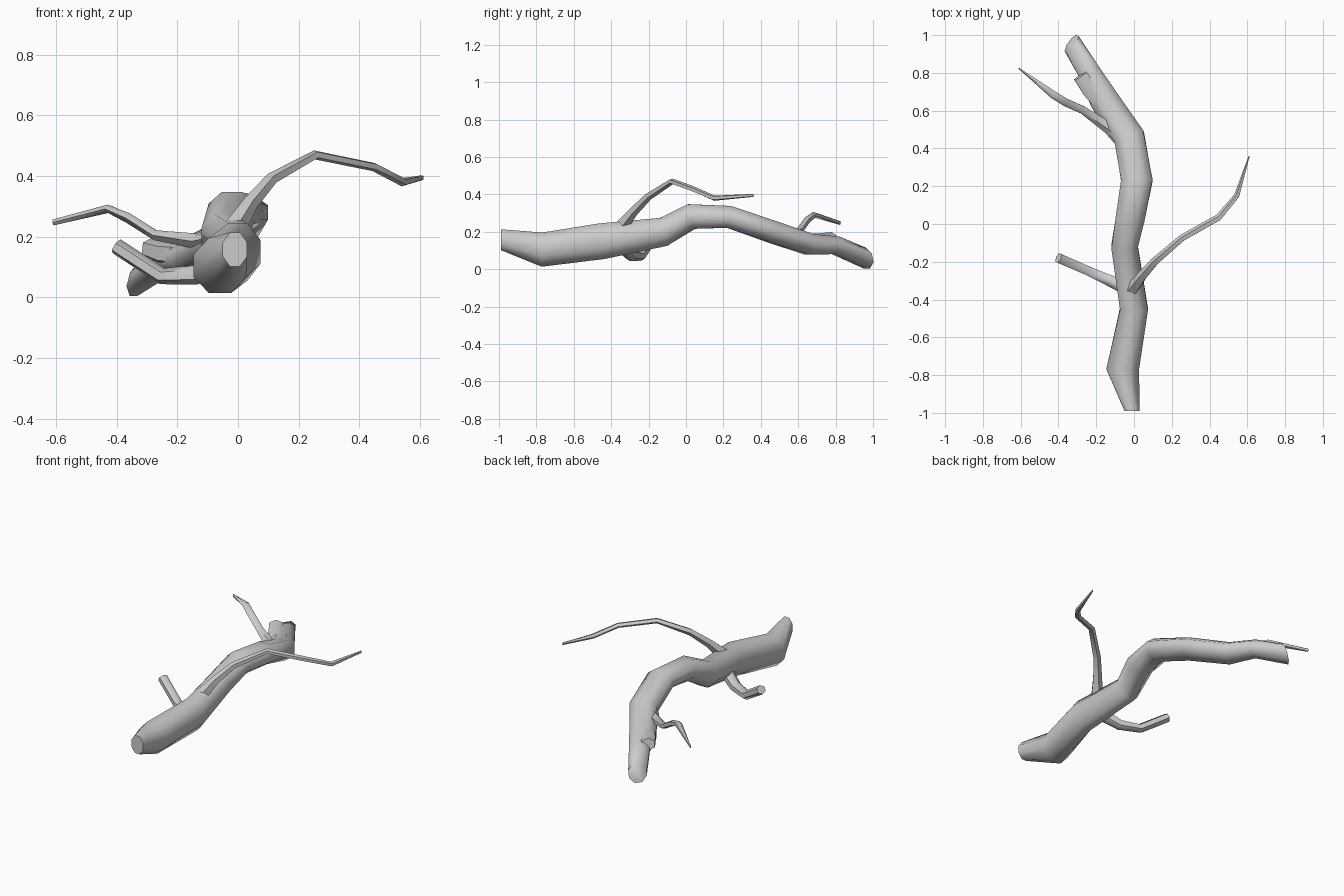
import bpy, bmesh, math
from mathutils import Vector

cube = bpy.data.objects.get("Cube")
if cube:
    bpy.data.objects.remove(cube)

bark = bpy.data.materials.new("grey bark")
bark.use_nodes = True
colour = (0.6, 0.6, 0.6, 1)
bark.diffuse_color = colour
bark.node_tree.nodes["Principled BSDF"].inputs["Base Color"].default_value = colour


def limb(name, stations, sides, start_dir=None, end_dir=None):
    """Sweep a polygon along stations of (x, y, z, half width, half height)."""
    bm = bmesh.new()
    points = [Vector(s[:3]) for s in stations]
    last = len(points) - 1
    rings = []
    for i, (p, s) in enumerate(zip(points, stations)):
        along = points[min(i + 1, last)] - points[max(i - 1, 0)]
        if i == 0 and start_dir:
            along = Vector(start_dir)
        if i == last and end_dir:
            along = Vector(end_dir)
        along.normalize()
        side = along.cross(Vector((0, 0, 1))).normalized()
        up = side.cross(along)
        ring = []
        for k in range(sides):
            a = math.tau * (k + 0.5) / sides
            ring.append(bm.verts.new(p + side * s[3] * math.cos(a) * 1.04
                                     + up * s[4] * math.sin(a) * 1.04))
        rings.append(ring)
    for a, b in zip(rings, rings[1:]):
        for k in range(sides):
            n = (k + 1) % sides
            bm.faces.new((a[k], a[n], b[n], b[k]))
    bm.faces.new(rings[0])
    bm.faces.new(rings[-1])
    bmesh.ops.recalc_face_normals(bm, faces=bm.faces)
    mesh = bpy.data.meshes.new(name)
    bm.to_mesh(mesh)
    bm.free()
    mesh.materials.append(bark)
    obj = bpy.data.objects.new(name, mesh)
    bpy.context.collection.objects.link(obj)
    bpy.ops.object.select_all(action='DESELECT')
    obj.select_set(True)
    bpy.context.view_layer.objects.active = obj
    bpy.ops.object.shade_smooth_by_angle(angle=math.radians(60))
    return obj


# Main crooked trunk, broken at both ends
limb("trunk", [
    (-.01, -.99, .158, .042, .058),
    (-.06, -.77, .105, .09, .095),
    (0, -.45, .15, .077, .1),
    (-.05, -.12, .2, .073, .08),
    (-.02, .03, .282, .08, .07),
    (.015, .23, .28, .087, .062),
    (-.025, .46, .2, .085, .06),
    (-.16, .66, .133, .08, .058),
    (-.235, .8, .128, .062, .05),
    (-.33, .955, .06, .056, .06),
], 8, (0, 1, 0), (-.75, .55, .3))

# Snapped stub beside the far end
limb("broken_stub", [
    (-.15, .62, .14, .05, .045),
    (-.23, .71, .145, .05, .045),
    (-.285, .785, .162, .042, .036),
], 6)

# Long thin branch rising to the left
limb("long_branch", [
    (-.03, -.37, .2, .04, .04),
    (.04, -.28, .31, .027, .025),
    (.11, -.2, .39, .022, .02),
    (.255, -.075, .47, .019, .015),
    (.45, .035, .43, .018, .014),
    (.545, .15, .38, .015, .014),
    (.61, .36, .395, .003, .008),
], 5)

# Short blunt branch on the right
limb("short_branch", [
    (-.02, -.35, .14, .04, .04),
    (-.14, -.295, .075, .032, .032),
    (-.25, -.245, .07, .027, .027),
    (-.4, -.18, .168, .028, .026),
], 6)

# Thin bent branch near the far end
limb("back_branch", [
    (-.06, .44, .2, .04, .035),
    (-.13, .51, .185, .034, .026),
    (-.27, .605, .205, .022, .017),
    (-.36, .645, .262, .022, .017),
    (-.425, .685, .292, .022, .014),
    (-.61, .825, .247, .003, .01),
], 5)
